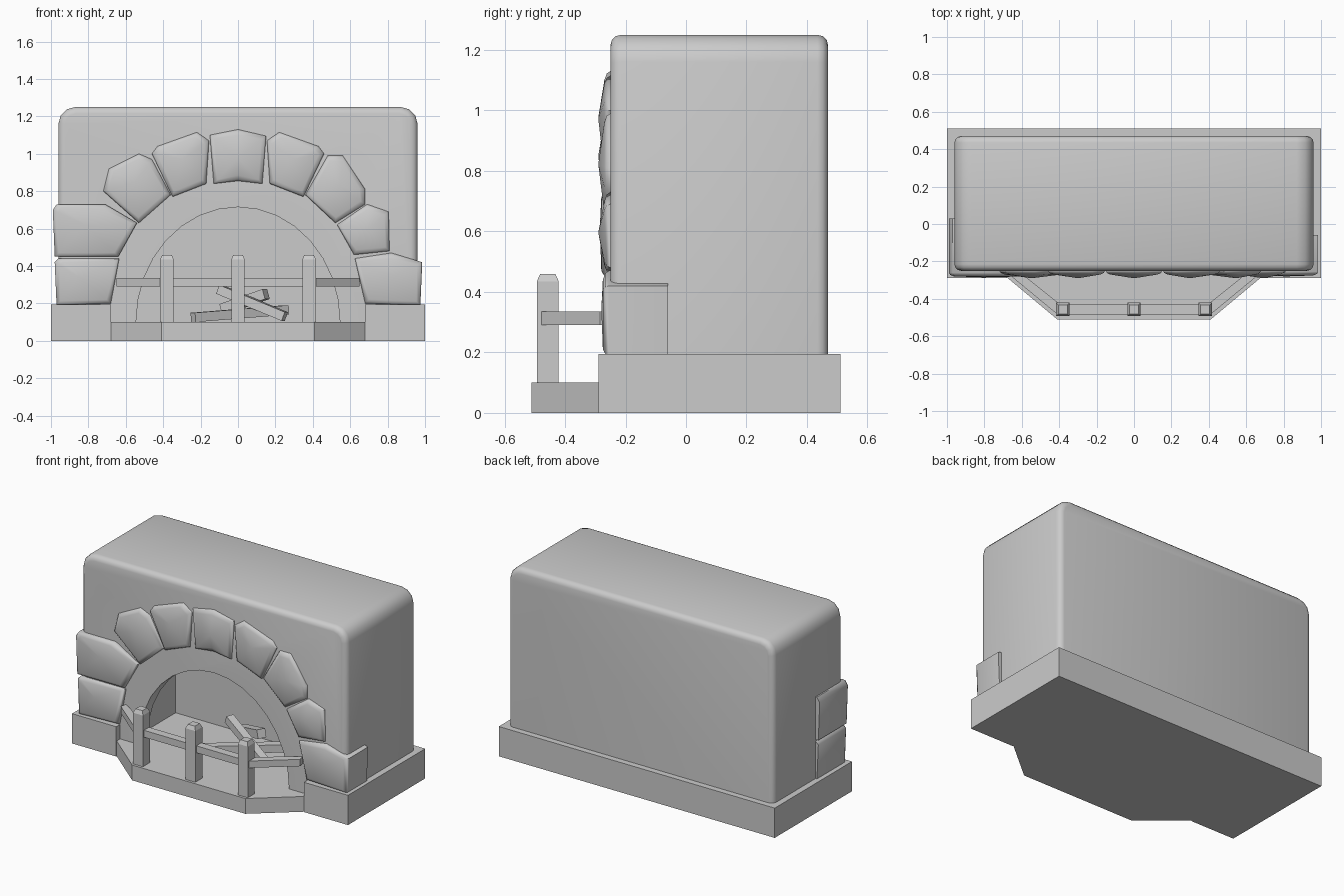
import bpy, bmesh
from math import sin, cos, pi, radians
from mathutils import Vector

if "Cube" in bpy.data.objects:
    bpy.data.objects.remove(bpy.data.objects["Cube"])


def finish(name, bm, smooth=None):
    bmesh.ops.recalc_face_normals(bm, faces=bm.faces)
    me = bpy.data.meshes.new(name)
    bm.to_mesh(me)
    bm.free()
    ob = bpy.data.objects.new(name, me)
    bpy.context.collection.objects.link(ob)
    if smooth:
        smooth_by_angle(ob, smooth)
    return ob


def smooth_by_angle(ob, angle):
    bpy.ops.object.select_all(action='DESELECT')
    ob.select_set(True)
    bpy.context.view_layer.objects.active = ob
    bpy.ops.object.shade_smooth_by_angle(angle=radians(angle))


def loft(rings, caps=True):
    """Bridge equally sized rings of 3D points."""
    bm = bmesh.new()
    rs = [[bm.verts.new(p) for p in r] for r in rings]
    n = len(rs[0])
    for a, b in zip(rs, rs[1:]):
        for i in range(n):
            j = (i + 1) % n
            bm.faces.new((a[i], a[j], b[j], b[i]))
    bm.faces.new(rs[0])
    if caps:
        bm.faces.new(rs[-1])
    return bm, rs


def slab(name, pts, z0, z1):
    return finish(name, loft([[(x, y, z) for x, y in pts] for z in (z0, z1)])[0])


def upright(pts, y0, y1):
    return loft([[(x, y, z) for x, z in pts] for y in (y0, y1)])[0]


# Plinth with a gap for the hearth, and the low hearth slab
slab("plinth", [(-1, -.29), (-.68, -.29), (-.68, .26), (.68, .26), (.68, -.29),
                (1, -.29), (1, .51), (-1, .51)], 0, .195)
slab("hearth", [(-.68, .26), (-.68, -.285), (-.41, -.51), (.41, -.51),
                (.68, -.285), (.68, .26)], 0, .1)

# Body: rounded top profile with softened front and back edges
right = [(.96, .05)] + [(.87 + .09 * cos(a), 1.16 + .09 * sin(a))
                        for a in (0, pi / 6, pi / 3, pi / 2)]
bm = upright(right + [(-x, z) for x, z in reversed(right)], -.25, .47)
edges = [e for e in bm.edges
         if abs(e.verts[0].co.y - e.verts[1].co.y) < 1e-4
         and max(v.co.z for v in e.verts) > .1]
bmesh.ops.bevel(bm, geom=edges, offset=.035, segments=3, profile=.5, affect='EDGES')
body = finish("fireplace_body", bm)

# Firebox: arched mouth opening into a wider chamber
arch = [(.545 * cos(pi * i / 16), .1 + .615 * sin(pi * i / 16)) for i in range(17)]
mouth = finish("mouth_cutter", upright([(.545, .09)] + arch + [(-.545, .09)], -.4, -.1))
chamber = finish("chamber_cutter",
                 upright([(-.62, .09), (.62, .09), (.62, .8), (-.62, .8)], -.16, .24))
bpy.context.view_layer.objects.active = body
for cutter in (mouth, chamber):
    mod = body.modifiers.new("cut", 'BOOLEAN')
    mod.operation = 'DIFFERENCE'
    mod.solver = 'EXACT'
    mod.object = cutter
    bpy.ops.object.modifier_apply(modifier=mod.name)
    bpy.data.objects.remove(cutter)
smooth_by_angle(body, 35)


# Arch stones: outline, back depth, softened rim and a slightly peaked face
def stone(name, pts, back=-.2, rim=-.25, peak=-.29):
    c = sum((Vector(p) for p in pts), Vector((0, 0))) / len(pts)

    def ring(y, inset):
        out = []
        for p in pts:
            d = Vector(p) - c
            q = c + d * (1 - inset / d.length)
            out.append((q.x, y, q.y))
        return out
    bm, rs = loft([ring(back, 0), ring(rim, 0), ring(rim - .012, .008),
                   ring(rim - .02, .03)], caps=False)
    top = bm.verts.new((c.x, peak, c.y))
    last = rs[-1]
    for i in range(len(last)):
        bm.faces.new((last[i], last[(i + 1) % len(last)], top))
    finish(name, bm, 50)


shoulder = [(.17, .84), (.35, .77), (.46, 1.0), (.43, 1.04), (.22, 1.115), (.155, 1.07)]
stone("keystone", [(-.13, .84), (0, .855), (.13, .84), (.15, 1.095), (0, 1.13), (-.15, 1.1)])
stone("right_shoulder_stone", shoulder)
stone("left_shoulder_stone", [(-x, z) for x, z in shoulder])
stone("left_upper_stone", [(-.53, .63), (-.36, .78), (-.46, .97), (-.53, 1.0),
                           (-.69, .92), (-.72, .8)])
stone("right_upper_stone", [(.36, .78), (.52, .63), (.68, .73), (.68, .81),
                            (.56, .99), (.48, .99)])
stone("right_middle_stone", [(.53, .62), (.62, .46), (.81, .48), (.805, .69), (.69, .73)])
stone("left_middle_stone", [(-.64, .45), (-.54, .63), (-.71, .73), (-.97, .73),
                            (-.99, .7), (-.98, .45)], .03, -.26, -.285)
stone("left_foot_stone", [(-.68, .2), (-.97, .19), (-.98, .42), (-.96, .44),
                          (-.635, .44)], .03, -.255, -.28)
stone("right_foot_stone", [(.625, .44), (.68, .2), (.975, .19), (.985, .42),
                           (.82, .47)], -.06, -.255, -.28)

# Fire guard: three posts with tapered tops and an angled rail
for i, x in enumerate((-.38, 0, .38)):
    rings = [[(x + sx * w, -.457 + sy * w, z)
              for sx, sy in ((-1, -1), (1, -1), (1, 1), (-1, 1))]
             for w, z in ((.036, .095), (.036, .435), (.025, .46))]
    finish(f"guard_post_{i + 1}", loft(rings)[0])
outer = [(-.65, -.285), (-.41, -.483), (.41, -.483), (.65, -.285)]
inner = [(.64, -.245), (.575, -.285), (.395, -.43), (-.395, -.43), (-.575, -.285), (-.64, -.245)]
slab("guard_rail", outer + inner, .29, .335)


# Stacked firewood
def log(name, a, b, w):
    a, b = Vector(a), Vector(b)
    d = b - a
    bm = bmesh.new()
    bmesh.ops.create_cube(bm, size=1)
    bmesh.ops.scale(bm, vec=(w, w, d.length), verts=bm.verts)
    ob = finish(name, bm)
    ob.location = (a + b) / 2
    ob.rotation_euler = d.to_track_quat('Z', 'Y').to_euler()


log("log_bottom", (-.24, -.18, .125), (.26, .1, .165), .05)
log("log_leaning", (-.1, .05, .275), (.25, -.08, .13), .05)
log("log_back", (.15, .03, .25), (-.08, .15, .17), .055)
